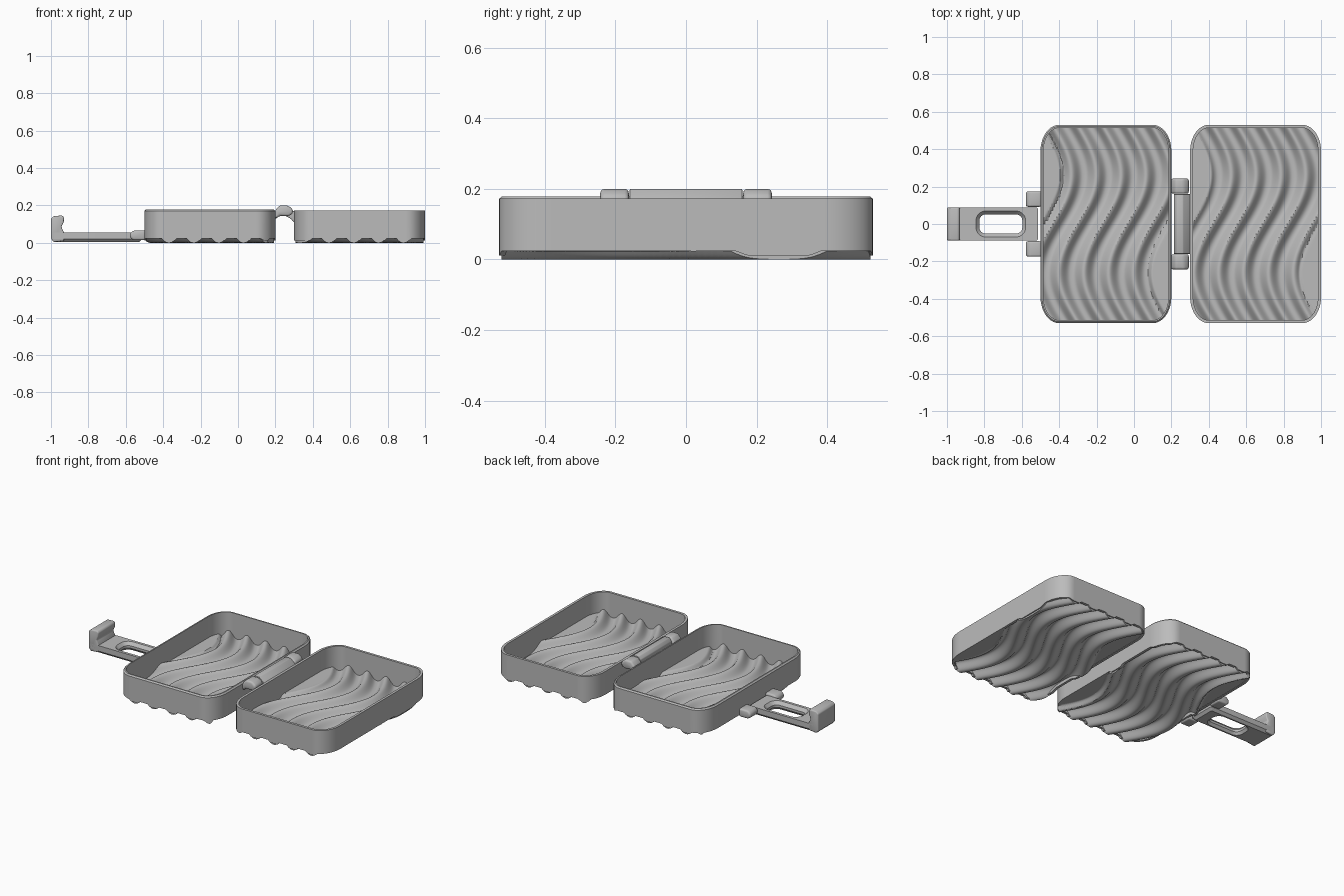
import bpy, bmesh, math

if "Cube" in bpy.data.objects:
    bpy.data.objects.remove(bpy.data.objects["Cube"])

grey = bpy.data.materials.new("plain_grey")
grey.diffuse_color = (0.5, 0.5, 0.5, 1)
grey.use_nodes = True
grey.node_tree.nodes["Principled BSDF"].inputs["Base Color"].default_value = grey.diffuse_color


def finish(name, bm, bevel=0.0, segs=3):
    bmesh.ops.recalc_face_normals(bm, faces=bm.faces[:])
    me = bpy.data.meshes.new(name)
    bm.to_mesh(me)
    bm.free()
    me.materials.append(grey)
    ob = bpy.data.objects.new(name, me)
    bpy.context.collection.objects.link(ob)
    bpy.ops.object.select_all(action='DESELECT')
    ob.select_set(True)
    bpy.context.view_layer.objects.active = ob
    if bevel:
        mod = ob.modifiers.new("soft_edges", 'BEVEL')
        mod.width, mod.segments, mod.limit_method = bevel, segs, 'ANGLE'
        bpy.ops.object.modifier_apply(modifier=mod.name)
    bpy.ops.object.shade_smooth_by_angle(angle=math.radians(30))
    return ob


def rounded_ring(cx, hx, hy, rx, ry, n=8, m=1):
    """Rounded rectangle outline, straight runs split into m pieces."""
    corners = []
    for k, (sx, sy) in enumerate([(1, 1), (-1, 1), (-1, -1), (1, -1)]):
        corners.append([(cx + sx * (hx - rx) + rx * math.cos((k + i / n) * math.pi / 2),
                         sy * (hy - ry) + ry * math.sin((k + i / n) * math.pi / 2))
                        for i in range(n + 1)])
    pts = []
    for k in range(4):
        pts += corners[k]
        a, b = corners[k][-1], corners[(k + 1) % 4][0]
        pts += [(a[0] + (b[0] - a[0]) * i / m, a[1] + (b[1] - a[1]) * i / m)
                for i in range(1, m)]
    return pts


def closed_loft(bm, rings):
    """Skin a looped stack of equal rings into a frame-shaped solid."""
    vs = [[bm.verts.new(p) for p in r] for r in rings]
    count = len(vs[0])
    for a, b in zip(vs, vs[1:] + vs[:1]):
        for i in range(count):
            j = (i + 1) % count
            bm.faces.new((a[i], a[j], b[j], b[i]))


def extrude_profile(bm, xz, y0, y1):
    """Extrude an xz outline from y0 to y1."""
    a = [bm.verts.new((x, y0, z)) for x, z in xz]
    b = [bm.verts.new((x, y1, z)) for x, z in xz]
    bm.faces.new(a)
    bm.faces.new(b[::-1])
    for i in range(len(xz)):
        j = (i + 1) % len(xz)
        bm.faces.new((a[i], a[j], b[j], b[i]))


HX, HY, RX, RY = 0.35, 0.53, 0.1, 0.14
PITCH, SWAY, SHEET = 0.133, 0.1, 0.016


def ripple(x, y, phase):
    """Underside height of the wavy floor at tray-local x, y."""
    p = x - SWAY * math.sin(2 * math.pi * y / 1.05)
    flat = 0.026
    wave = 0.045 * (0.5 + 0.5 * math.cos(2 * math.pi * (p - phase) / PITCH)) ** 1.3
    t = min(1, max(0, (abs(p) - 0.325) / 0.02))
    return wave * (1 - t) + flat * t


def tray_wall(name, cx, phase, rim_z, lip):
    outer = rounded_ring(cx, HX, HY, RX, RY, 10, 90)
    inset = lambda d: rounded_ring(cx, HX - d, HY - d, RX - d, RY - d, 10, 90)
    foot = [max(0.011, min(0.024, ripple(x - cx, y, phase))) for x, y in outer]
    rings = [[(x, y, z) for (x, y), z in zip(outer, foot)]]
    rings.append([(x, y, rim_z - lip) for x, y in outer])
    if lip:
        rings.append([(x, y, rim_z) for x, y in inset(lip)])
    rings.append([(x, y, rim_z) for x, y in inset(0.016)])
    rings.append([(x, y, z) for (x, y), z in zip(inset(0.016), foot)])
    bm = bmesh.new()
    closed_loft(bm, rings)
    finish(name, bm)


def wavy_floor(name, cx, phase):
    hx, hy, rx, ry = HX - 0.007, HY - 0.007, RX - 0.007, RY - 0.007
    cols, rows = 150, 90
    bm = bmesh.new()
    top, low = [], []
    for r in range(rows + 1):
        y = hy * math.sin(math.pi / 2 * (2 * r / rows - 1))
        d = max(0, abs(y) - (hy - ry)) / ry
        half = hx - rx + rx * math.sqrt(max(0, 1 - d * d))
        xs = [half * (2 * c / cols - 1) for c in range(cols + 1)]
        hs = [ripple(x, y, phase) for x in xs]
        low.append([bm.verts.new((cx + x, y, h)) for x, h in zip(xs, hs)])
        top.append([bm.verts.new((cx + x, y, h + SHEET)) for x, h in zip(xs, hs)])
    for g in (top, low):
        for r in range(rows):
            for c in range(cols):
                bm.faces.new((g[r][c], g[r][c + 1], g[r + 1][c + 1], g[r + 1][c]))
    # close the sheet all round
    rim = lambda g: (g[0] + [row[-1] for row in g[1:]] + g[-1][-2::-1]
                     + [row[0] for row in g[-2:0:-1]])
    t, l = rim(top), rim(low)
    for i in range(len(t)):
        j = (i + 1) % len(t)
        bm.faces.new((t[i], t[j], l[j], l[i]))
    finish(name, bm)


# Two open trays with rippled floors
tray_wall("left_tray_wall", -0.15, -0.018, 0.178, 0.008)
wavy_floor("left_tray_floor", -0.15, -0.018)
tray_wall("right_tray_wall", 0.65, 0.037, 0.173, 0.0)
wavy_floor("right_tray_floor", 0.65, 0.037)

# Hinge: centre barrel reaching the right tray, end knuckles on the left tray
bm = bmesh.new()
extrude_profile(bm, [(0.215, 0.15), (0.213, 0.18), (0.228, 0.2), (0.262, 0.2), (0.285, 0.18),
                     (0.303, 0.165), (0.303, 0.105), (0.283, 0.128), (0.25, 0.145)], -0.16, 0.16)
finish("hinge_barrel", bm, 0.004, 2)
for s in (-1, 1):
    bm = bmesh.new()
    extrude_profile(bm, [(0.197, 0.125), (0.197, 0.172), (0.222, 0.2), (0.266, 0.2),
                         (0.293, 0.18), (0.293, 0.155), (0.27, 0.142), (0.225, 0.145)],
                    *sorted((s * 0.162, s * 0.243)))
    finish("hinge_knuckle", bm, 0.012)

# Latch pivot knuckles beside the arm
for s in (-1, 1):
    bm = bmesh.new()
    extrude_profile(bm, [(-0.578, 0.028), (-0.578, 0.05), (-0.56, 0.066), (-0.495, 0.066),
                         (-0.495, 0.014), (-0.56, 0.014)],
                    *sorted((s * 0.092, s * 0.175)))
    finish("latch_knuckle", bm, 0.012)

# Latch arm with a rounded window, chamfered below
bm = bmesh.new()
outline = lambda d: rounded_ring(-0.755, 0.243 - d, 0.088 - d, 0.012, 0.012)
window = lambda d: rounded_ring(-0.712, 0.115 + d, 0.052 + d, 0.035 + d, 0.035 + d)
loops = [(outline(0.015), 0.004), (outline(0), 0.02), (outline(0), 0.055),
         (window(0.018), 0.055), (window(0), 0.035), (window(0), 0.02),
         (window(0.012), 0.004)]
closed_loft(bm, [[(x, y, z) for x, y in pts] for pts, z in loops])
finish("latch_arm", bm)

# Hook at the free end of the latch
bm = bmesh.new()
extrude_profile(bm, [(-1, 0.022), (-1, 0.13), (-0.985, 0.143), (-0.94, 0.146), (-0.93, 0.135),
                     (-0.932, 0.11), (-0.945, 0.085), (-0.93, 0.055), (-0.93, 0.01),
                     (-0.985, 0.004)], -0.088, 0.088)
finish("latch_hook", bm, 0.007)
